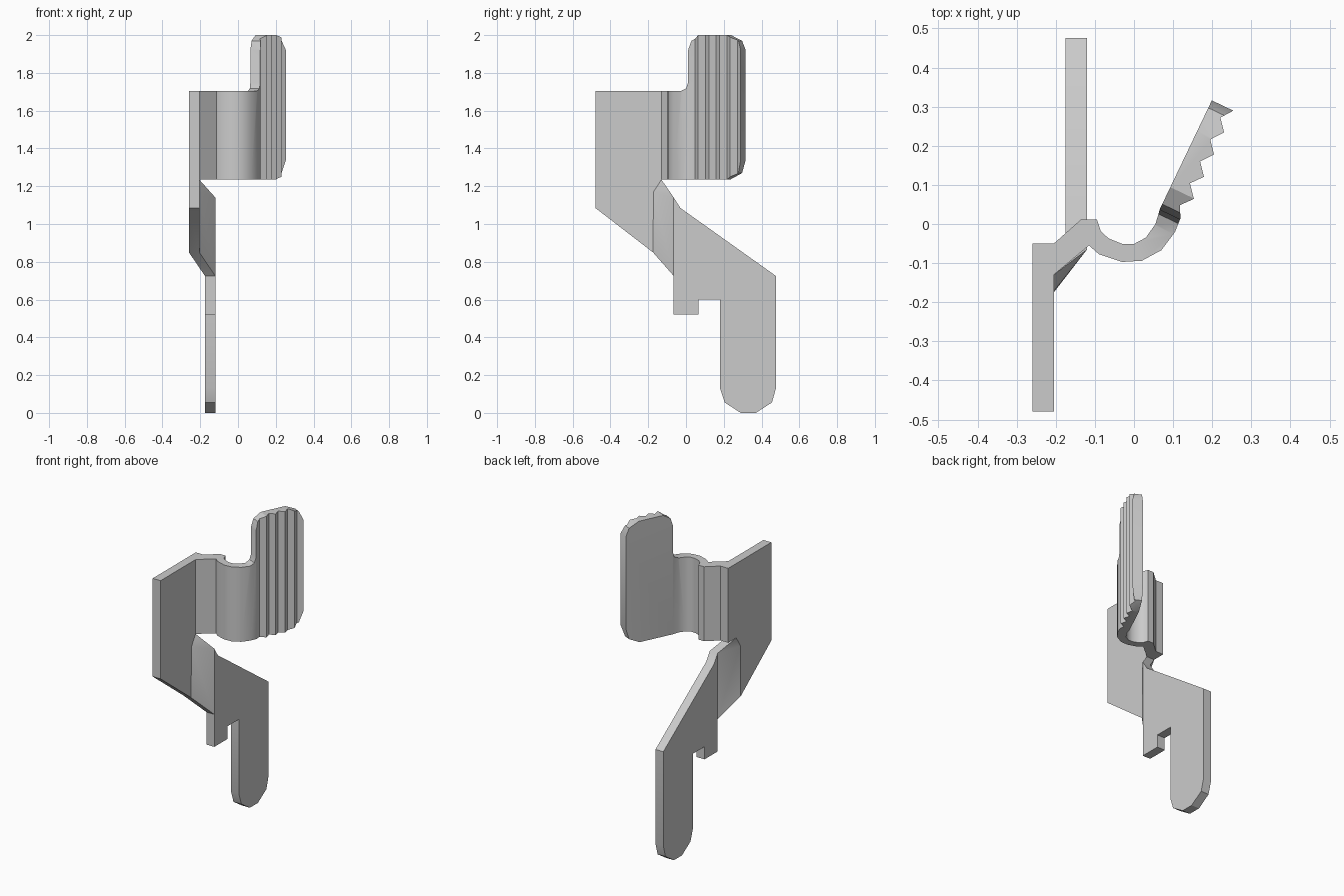
import bpy, bmesh
from mathutils import Vector

if "Cube" in bpy.data.objects:
    bpy.data.objects.remove(bpy.data.objects["Cube"])


def add_object(bm, name):
    bmesh.ops.recalc_face_normals(bm, faces=bm.faces[:])
    mesh = bpy.data.meshes.new(name)
    bm.to_mesh(mesh)
    bm.free()
    obj = bpy.data.objects.new(name, mesh)
    bpy.context.collection.objects.link(obj)
    return obj


def extrude(bm, vec):
    """Give the open sheet of faces in bm a thickness."""
    geom = bmesh.ops.extrude_face_region(bm, geom=bm.faces[:], use_keep_orig=True)["geom"]
    verts = [g for g in geom if isinstance(g, bmesh.types.BMVert)]
    bmesh.ops.translate(bm, verts=verts, vec=vec)


def prism(points, vec, name):
    bm = bmesh.new()
    bm.faces.new([bm.verts.new(p) for p in points])
    extrude(bm, vec)
    return add_object(bm, name)


# Curved spring strip and ribbed thumb tab: plan outline
back = [(-.26, -.13), (-.26, -.05), (-.205, -.05), (-.135, .012), (-.095, .012),
        (-.085, -.018), (-.065, -.037), (-.03, -.051), (0, -.051), (.03, -.035),
        (.055, 0), (.066, .038), (.2, .318)]
ribs = []
for i in range(5):
    t = i / 4
    ribs += [(.117 + .104 * t, .048 + .224 * t), (.153 + .103 * t, .064 + .227 * t)]
front = [(.119, .015), (.105, -.02), (.07, -.067), (.02, -.094), (-.03, -.097),
         (-.09, -.077), (-.115, -.055), (-.205, -.13)]
strip = prism([(x, y, 1.1) for x, y in back + ribs[::-1] + front], (0, 0, 1), "spring_strip")

# Side silhouette, cut square to the slanted tab
along, across = Vector((.4317, .902, 0)), Vector((.902, -.4317, 0))
side = [(-.5, 1.235), (.28, 1.235), (.35, 1.27), (.371, 1.34), (.371, 1.92),
        (.35, 1.97), (.285, 2), (.125, 2), (.077, 1.97), (.061, 1.92),
        (.061, 1.75), (.05, 1.718), (.02, 1.705), (-.5, 1.705)]
cutter = prism([along * u - across + Vector((0, 0, z)) for u, z in side],
               across * 2, "tab_cutter")
mod = strip.modifiers.new("outline", 'BOOLEAN')
mod.operation = 'INTERSECT'
mod.solver = 'EXACT'
mod.object = cutter
bpy.context.view_layer.objects.active = strip
bpy.ops.object.modifier_apply(modifier="outline")
bpy.data.objects.remove(cutter)

# Upper plate, twisted bend and lower leg as one sheet of constant thickness
bm = bmesh.new()
upper = [bm.verts.new((-.26, y, z)) for y, z in
         [(-.48, 1.705), (-.48, 1.085), (-.175, .85), (-.172, 1.17), (-.13, 1.235), (-.13, 1.705)]]
leg = [bm.verts.new((-.175, y, z)) for y, z in
       [(-.065, 1.14), (-.065, .725), (-.065, .52), (.065, .52), (.065, .6), (.18, .6),
        (.18, .13), (.205, .055), (.29, 0), (.37, 0), (.455, .055), (.476, .13),
        (.476, .725), (-.03, 1.085)]]
bm.faces.new(upper)
bm.faces.new(leg)
bm.faces.new([upper[3], upper[2], leg[1], leg[0]])
bm.faces.new([upper[4], upper[3], leg[0]])
extrude(bm, (.055, 0, 0))
plate = add_object(bm, "plate_and_leg")

# Join the two parts and weld the seam
bpy.ops.object.select_all(action='DESELECT')
plate.select_set(True)
strip.select_set(True)
bpy.context.view_layer.objects.active = strip
bpy.ops.object.join()
strip.name = "spring_contact"
bm = bmesh.new()
bm.from_mesh(strip.data)
seam = [f for f in bm.faces
        if f.calc_center_median().z > 1.2 and all(abs(v.co.y + .13) < .001 for v in f.verts)]
bmesh.ops.delete(bm, geom=seam, context='FACES')
bmesh.ops.remove_doubles(bm, verts=bm.verts[:], dist=.0008)
bmesh.ops.recalc_face_normals(bm, faces=bm.faces[:])
bm.to_mesh(strip.data)
bm.free()
bpy.ops.object.shade_smooth_by_angle(angle=.52)
